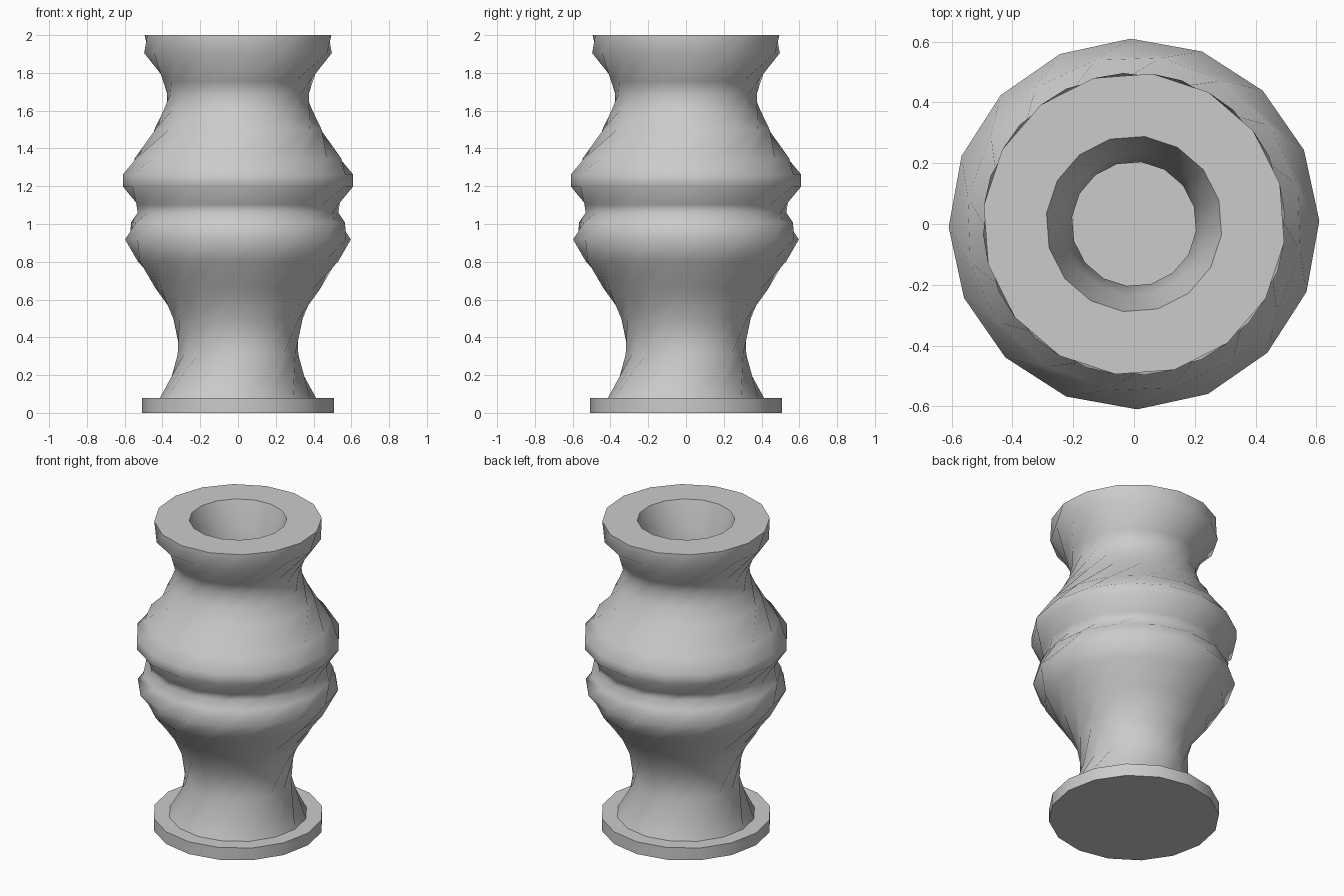
import bpy, bmesh, math

if "Cube" in bpy.data.objects:
    bpy.data.objects.remove(bpy.data.objects["Cube"])

SIDES = 16

# outer and inner profile as (height, radius, twist in degrees)
def blend(points, a0, a1):
    """Spread a twist evenly along a run of (z, r) profile points."""
    z0, z1 = points[0][0], points[-1][0]
    return [(z, r, a0 + (a1 - a0) * (z - z0) / (z1 - z0)) for z, r in points]

base = [(0, 0.507, 0), (0.08, 0.507, 0)]
lower_waist = blend([(0.08, 0.413), (0.308, 0.32), (0.5, 0.343), (0.658, 0.436),
                     (0.80, 0.535), (0.918, 0.6)], 0, 95)
groove = blend([(0.918, 0.6), (1.008, 0.568), (1.06, 0.532), (1.103, 0.545),
                (1.199, 0.61)], 95, 136)[1:]
belly = [(1.262, 0.61, 136)]
neck = blend([(1.262, 0.61), (1.347, 0.554), (1.5, 0.449), (1.6, 0.396),
              (1.687, 0.376), (1.755, 0.397), (1.905, 0.498)], 136, 229)[1:]
rim = [(2.0, 0.498, 240.5)]
hole = blend([(2.0, 0.29), (1.82, 0.235), (1.63, 0.205), (1.44, 0.235),
              (1.25, 0.29)], 240.5, 150)
profile = base + lower_waist + groove + belly + neck + rim + hole

# loft the twisted rings, closing the bottom and the hole floor
bm = bmesh.new()
rings = []
for z, r, twist in profile:
    ring = []
    for i in range(SIDES):
        a = math.radians(twist) + math.tau * i / SIDES
        ring.append(bm.verts.new((r * math.cos(a), r * math.sin(a), z)))
    rings.append(ring)
for lo, hi in zip(rings, rings[1:]):
    for i in range(SIDES):
        j = (i + 1) % SIDES
        bm.faces.new((lo[i], lo[j], hi[j], hi[i]))
bm.faces.new(rings[0][::-1])
bm.faces.new(rings[-1])
bmesh.ops.recalc_face_normals(bm, faces=bm.faces[:])

mesh = bpy.data.meshes.new("twisted_vase")
bm.to_mesh(mesh)
bm.free()
vase = bpy.data.objects.new("twisted_vase", mesh)
bpy.context.collection.objects.link(vase)
bpy.context.view_layer.objects.active = vase
vase.select_set(True)
bpy.ops.object.shade_smooth_by_angle(angle=math.radians(62))
